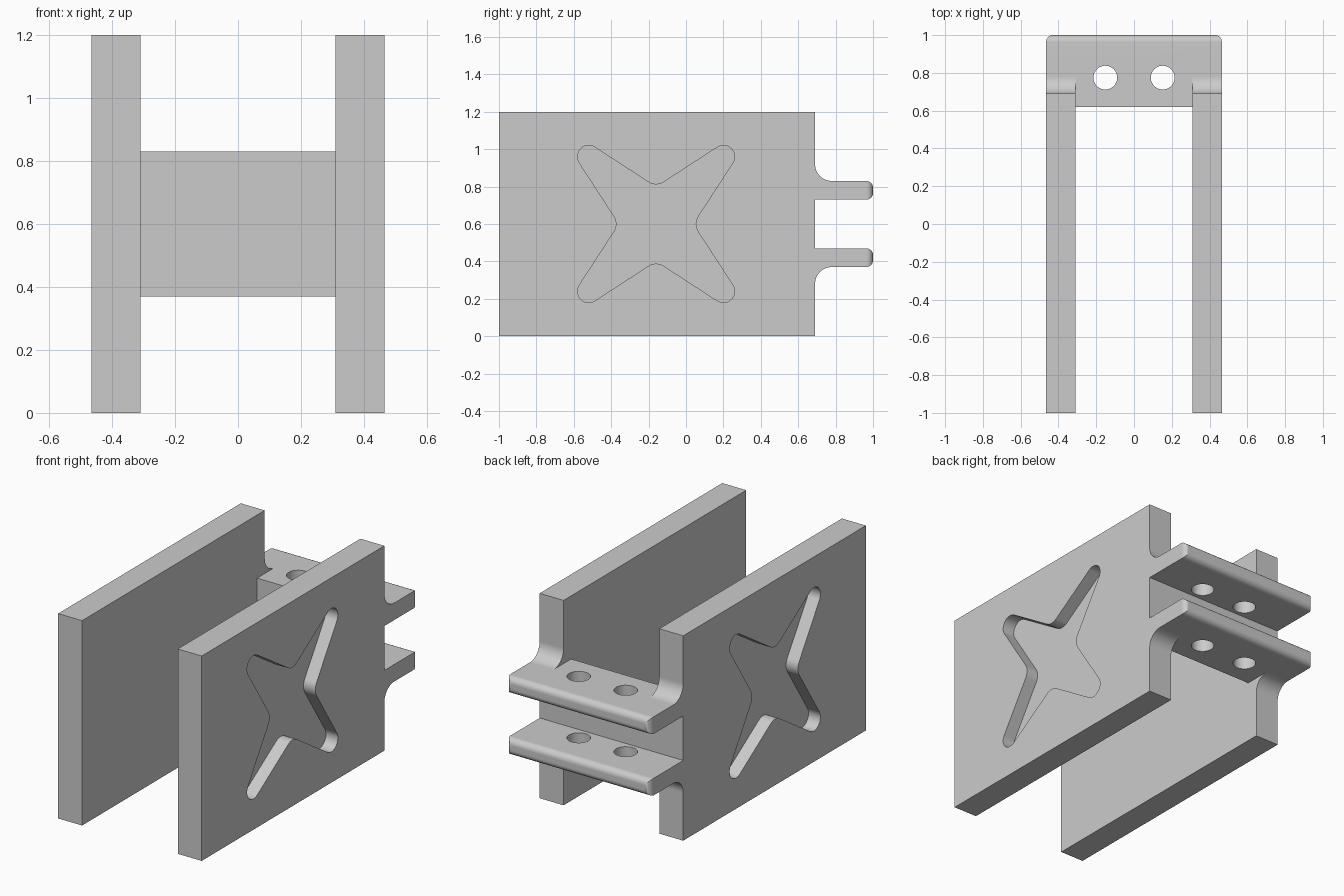
import bpy
import bmesh
from math import cos, sin, radians

if "Cube" in bpy.data.objects:
    bpy.data.objects.remove(bpy.data.objects["Cube"], do_unlink=True)

grey = bpy.data.materials.new("plain grey")
grey.use_nodes = True
colour = (0.6, 0.6, 0.6, 1)
grey.diffuse_color = colour
grey.node_tree.nodes["Principled BSDF"].inputs["Base Color"].default_value = colour

INNER, OUTER = 0.31, 0.465      # plate faces in x
BACK, MID = 0.69, 0.6           # plate back edge in y, middle height
FLANGE = 0.23                   # flange outer face above and below middle
FILLET = 0.09


def arc(cy, cz, r, start, end, steps=12):
    angles = [radians(start + (end - start) * i / steps) for i in range(steps + 1)]
    return [(cy + r * cos(a), cz + r * sin(a)) for a in angles]


def extrude(name, outline, x0, x1):
    """Extrude a (y, z) outline from x0 to x1."""
    bm = bmesh.new()
    face = bm.faces.new([bm.verts.new((x0, y, z)) for y, z in outline])
    ext = bmesh.ops.extrude_face_region(bm, geom=[face])
    verts = [g for g in ext["geom"] if isinstance(g, bmesh.types.BMVert)]
    bmesh.ops.translate(bm, verts=verts, vec=(x1 - x0, 0, 0))
    bmesh.ops.recalc_face_normals(bm, faces=bm.faces)
    return finish(name, bm)


def finish(name, bm):
    mesh = bpy.data.meshes.new(name)
    bm.to_mesh(mesh)
    bm.free()
    mesh.materials.append(grey)
    obj = bpy.data.objects.new(name, mesh)
    bpy.context.collection.objects.link(obj)
    return obj


def combine(body, other, operation):
    """Apply a boolean and remove the second object."""
    mod = body.modifiers.new(operation, "BOOLEAN")
    mod.operation, mod.object, mod.solver = operation, other, "EXACT"
    bpy.context.view_layer.update()
    graph = bpy.context.evaluated_depsgraph_get()
    mesh = bpy.data.meshes.new_from_object(body.evaluated_get(graph))
    body.modifiers.clear()
    body.data = mesh
    bpy.data.objects.remove(other, do_unlink=True)


# Channel: web with two flanges, rounded along the back ends
half = [(0.62, FLANGE), (1, FLANGE), (1, 0.13), (BACK, 0.13)]
channel = [(y, MID + z) for y, z in half]
channel += [(y, MID - z) for y, z in reversed(half)]
body = extrude("clevis_bracket", channel, -OUTER, OUTER)
bm = bmesh.new()
bm.from_mesh(body.data)
ends = [f for f in bm.faces if f.normal.y > 0.9 and f.calc_center_median().y > 0.9]
bmesh.ops.bevel(bm, geom=list({e for f in ends for e in f.edges}), offset=0.036,
                segments=8, profile=0.5, affect="EDGES")
bm.to_mesh(body.data)
bm.free()

# Side plate outline, with fillets that run onto the flanges
fillet = arc(BACK + FILLET, FLANGE + FILLET, FILLET, 180, 270)
upper = [(-1, MID), (BACK, MID)] + fillet + [(BACK + FILLET, 0.18), (BACK, 0.18)]
plate = [(-1, 0), (BACK, 0)]
plate += [(y, MID - z) for y, z in fillet]
plate += [(BACK + FILLET, MID - 0.18), (BACK, MID - 0.18)]
plate += [(BACK, MID + 0.18), (BACK + FILLET, MID + 0.18)]
plate += [(y, MID + z) for y, z in reversed(fillet)]
plate += [(BACK, 2 * MID), (-1, 2 * MID)]

# Four-armed star with rounded tips and notches
star = []
for turn in (0, 90, 180, 270):
    points = arc(0.36, 0.36, 0.06, -33, 123)
    points += arc(0, 0.286, 0.074, 303, 237, 8)
    c, s = cos(radians(turn)), sin(radians(turn))
    star += [(y * c - z * s - 0.16, y * s + z * c + MID) for y, z in points]

for side in (-1, 1):
    combine(body, extrude("side_plate", plate, side * INNER, side * OUTER), "UNION")
for side in (-1, 1):
    # Blind pocket on the outer face, half the plate deep
    combine(body, extrude("star_cutter", star, side * 0.388, side * 0.6), "DIFFERENCE")
    # Pin hole through both flanges
    bm = bmesh.new()
    bmesh.ops.create_cone(bm, cap_ends=True, segments=48, radius1=0.063,
                          radius2=0.063, depth=2)
    bmesh.ops.translate(bm, verts=bm.verts, vec=(side * 0.152, 0.775, MID))
    combine(body, finish("hole_cutter", bm), "DIFFERENCE")

# Smooth the rounded areas and keep the flats flat
bpy.ops.object.select_all(action="DESELECT")
body.select_set(True)
bpy.context.view_layer.objects.active = body
bpy.ops.object.shade_smooth_by_angle(angle=radians(30))
weighted = body.modifiers.new("flat_normals", "WEIGHTED_NORMAL")
weighted.keep_sharp = True
